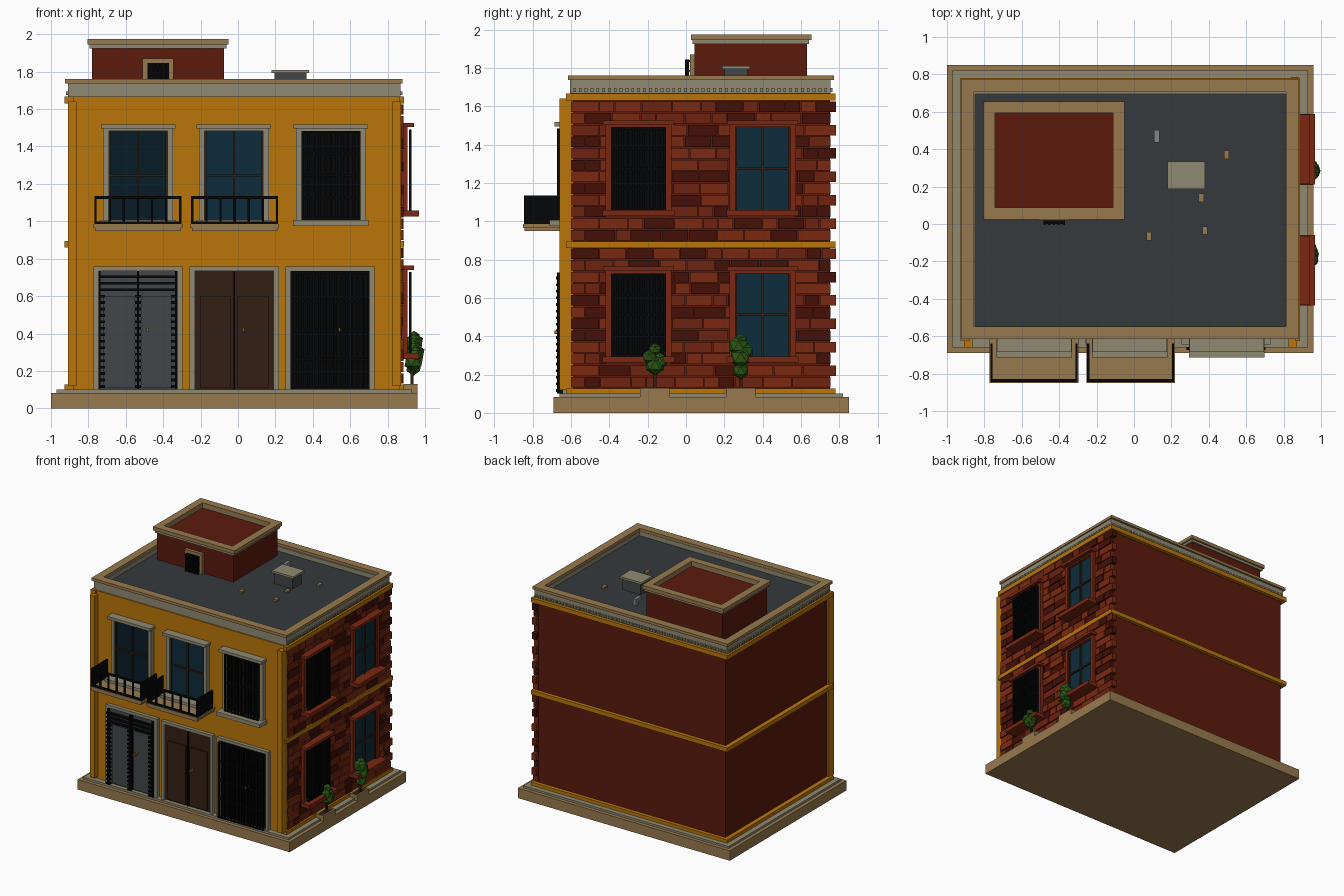
import bpy, bmesh, random
from mathutils import Matrix, Vector

if "Cube" in bpy.data.objects:
    bpy.data.objects.remove(bpy.data.objects["Cube"])

random.seed(4)
MATS = {}


def mat(hexcol):
    if hexcol not in MATS:
        m = bpy.data.materials.new("paint_" + hexcol)
        rgb = [(int(hexcol[i:i + 2], 16) / 255) ** 2.2 for i in (0, 2, 4)]
        m.diffuse_color = (*rgb, 1)
        m.use_nodes = True
        m.node_tree.nodes["Principled BSDF"].inputs["Base Color"].default_value = m.diffuse_color
        MATS[hexcol] = m
    return MATS[hexcol]


YELLOW, STONE, GREY, DECK = "B87512", "96794F", "8F8972", "383C3E"
RED, DARK, BROWN, GLASS = "5C2014", "0D0E10", "36241A", "11222C"
TRIM, LEAF, BRASS, STEEL = "7A2C18", "2F5A1B", "9A6A20", "44484A"


def finish(name, bm, col):
    me = bpy.data.meshes.new(name)
    bm.to_mesh(me)
    bm.free()
    me.materials.append(mat(col))
    ob = bpy.data.objects.new(name, me)
    bpy.context.collection.objects.link(ob)
    return ob


def boxes(name, col, *items):
    """One object from boxes given as (x0, x1, y0, y1, z0, z1)."""
    bm = bmesh.new()
    for x0, x1, y0, y1, z0, z1 in items:
        m = Matrix.Translation(((x0 + x1) / 2, (y0 + y1) / 2, (z0 + z1) / 2))
        bmesh.ops.create_cube(bm, size=1, matrix=m @ Matrix.Diagonal((x1 - x0, y1 - y0, z1 - z0, 1)))
    return finish(name, bm, col)


def ring(x0, x1, y0, y1, z0, z1, t):
    """Four boxes forming a rectangular rim of width t."""
    return [(x0, x1, y0, y0 + t, z0, z1), (x0, x1, y1 - t, y1, z0, z1),
            (x0, x0 + t, y0 + t, y1 - t, z0, z1), (x1 - t, x1, y0 + t, y1 - t, z0, z1)]


def on(side, u0, u1, z0, z1, d0, d1):
    """Box on a wall: u along the wall, d outward from its surface."""
    if side == "front":
        return (u0, u1, -0.615 - d1, -0.615 - d0, z0, z1)
    return (0.87 + d0, 0.87 + d1, u0, u1, z0, z1)


def grille(name, side, u0, u1, z0, z1):
    n = round((u1 - u0) / 0.03)
    g = []
    for i in range(n + 1):
        u = u0 + 0.006 + (u1 - u0 - 0.012) * i / n
        g.append(on(side, u - 0.006, u + 0.006, z0, z1, 0.045, 0.058))
    for i in range(5):
        z = z0 + 0.006 + (z1 - z0 - 0.012) * i / 4
        g.append(on(side, u0, u1, z - 0.006, z + 0.006, 0.043, 0.056))
    boxes(name, DARK, *g)


def window(name, side, c, z0, z1, col, w=0.157, barred=False, sill=True, glass=GLASS):
    a, b = c - w, c + w
    f = [on(side, a - 0.03, a, z0, z1 + 0.015, -0.01, 0.035),
         on(side, b, b + 0.03, z0, z1 + 0.015, -0.01, 0.035),
         on(side, a, b, z1, z1 + 0.015, -0.01, 0.035),
         on(side, a - 0.042, b + 0.042, z1 + 0.012, z1 + 0.035, -0.01, 0.07)]
    if sill:
        f.append(on(side, a - 0.045, b + 0.045, z0 - 0.032, z0, -0.01, 0.098))
    boxes(name + "_frame", col, *f)
    boxes(name + "_glass", DARK if barred else glass, on(side, a, b, z0, z1, -0.01, 0.012))
    m = (z0 + z1) / 2
    boxes(name + "_mullions", BROWN, on(side, c - 0.006, c + 0.006, z0, z1, 0.01, 0.024),
          on(side, a, b, m - 0.006, m + 0.006, 0.01, 0.024),
          on(side, a, a + 0.01, z0, z1, 0.01, 0.024), on(side, b - 0.01, b, z0, z1, 0.01, 0.024))
    if barred:
        grille(name + "_grille", side, a, b, z0, z1)


# Base and main body
boxes("base_slab", STONE, (-1, 0.96, -0.69, 0.85, 0, 0.083))
boxes("base_step", GREY, (-0.97, 0.93, -0.66, 0.82, 0.083, 0.1))
boxes("body_walls", RED, (-0.89, 0.87, -0.6, 0.75, 0.1, 1.67))
boxes("front_facade", YELLOW, (-0.905, 0.872, -0.615, -0.59, 0.1, 1.667))
boxes("corner_pilasters", YELLOW, *[(x, x + 0.045, -0.66, -0.6, 0.12, 1.64) for x in (-0.908, 0.826)])
bands = []
for z0, z1 in ((0.1, 0.127), (0.86, 0.895), (1.63, 1.667)):
    bands += [(-0.927, -0.88, -0.626, 0.78, z0, z1), (0.86, 0.888, -0.626, 0.78, z0, z1),
              (-0.88, 0.86, 0.74, 0.78, z0, z1)]
boxes("string_courses", YELLOW, *bands)

# Cornice, dentils, parapet cap and roof deck
boxes("cornice", GREY, *ring(-0.91, 0.87, -0.605, 0.755, 1.667, 1.737, 0.06))
dent = []
for i in range(58):
    x = -0.895 + i * 0.0305
    dent += [(x, x + 0.015, 0.755, 0.765, 1.675, 1.695)]
for i in range(44):
    y = -0.59 + i * 0.0305
    dent += [(0.868, 0.879, y, y + 0.015, 1.675, 1.695), (-0.92, -0.909, y, y + 0.015, 1.675, 1.695)]
boxes("dentils", GREY, *dent)
boxes("parapet_cap", STONE, *ring(-0.925, 0.88, -0.615, 0.772, 1.737, 1.76, 0.067))
boxes("roof_deck", DECK, (-0.86, 0.82, -0.56, 0.72, 1.66, 1.7))

# Rooftop room
boxes("roof_room", RED, (-0.78, -0.075, 0.045, 0.63, 1.69, 1.93))
boxes("roof_room_trim", GREY, *ring(-0.793, -0.062, 0.035, 0.642, 1.925, 1.947, 0.045))
boxes("roof_room_cap", STONE, *ring(-0.805, -0.05, 0.025, 0.655, 1.945, 1.975, 0.062))
boxes("roof_door_frame", STONE, (-0.51, -0.485, 0.02, 0.05, 1.7, 1.87), (-0.37, -0.345, 0.02, 0.05, 1.7, 1.87),
      (-0.485, -0.37, 0.02, 0.05, 1.845, 1.87))
boxes("roof_door", DARK, (-0.485, -0.37, 0.025, 0.05, 1.7, 1.845))
boxes("roof_door_bars", DARK, *[(x - 0.006, x + 0.006, -0.005, 0.015, 1.7, 1.845)
                                for x in (-0.479, -0.453, -0.428, -0.402, -0.376)],
      *[(-0.485, -0.37, 0.0, 0.025, z, z + 0.01) for z in (1.72, 1.78, 1.83)])

# Roof equipment
boxes("roof_unit_body", STEEL, (0.195, 0.365, 0.2, 0.32, 1.695, 1.795))
boxes("roof_unit_lid", GREY, (0.18, 0.38, 0.187, 0.333, 1.793, 1.81))
boxes("vent_pipe", "7C8488", (0.108, 0.136, 0.475, 0.503, 1.695, 1.755), (0.108, 0.136, 0.435, 0.475, 1.727, 1.755))
boxes("roof_stubs", STONE, *[(x - 0.014, x + 0.014, y - 0.022, y + 0.022, 1.695, 1.715)
                             for x, y in ((0.08, -0.065), (0.38, -0.035), (0.36, 0.14), (0.495, 0.37))])

# Front doors
LEAVES = ((-0.535, STEEL), (-0.02, BROWN), (0.493, DARK))
for n, (c, col) in enumerate(LEAVES, 1):
    a, b = c - 0.211, c + 0.211
    name = f"door_{n}"
    boxes(name + "_frame", GREY, on("front", a - 0.027, a, 0.1, 0.757, -0.01, 0.03),
          on("front", b, b + 0.027, 0.1, 0.757, -0.01, 0.03), on("front", a, b, 0.733, 0.757, -0.01, 0.03))
    boxes(name + "_panel", col, on("front", a, b, 0.1, 0.733, -0.01, 0.012))
    boxes(name + "_leaves", col, *[on("front", c + s - 0.083, c + s + 0.083, 0.11, 0.6, 0.01, 0.024)
                                   for s in (-0.1, 0.1)])
    boxes(name + "_gap", DARK, on("front", c - 0.004, c + 0.004, 0.1, 0.733, 0.01, 0.026))
    boxes(name + "_knob", BRASS, on("front", c + 0.045, c + 0.056, 0.412, 0.43, 0.02, 0.07))
    if n == 1:
        slats = []
        for i in range(18):
            z = 0.11 + i * 0.0345
            spans = ((a, b),) if z > 0.6 else ((a, a + 0.035), (c - 0.016, c + 0.016), (b - 0.035, b))
            slats += [on("front", u, v, z, z + 0.014, 0.04, 0.064) for u, v in spans]
        slats += [on("front", u, u + 0.012, 0.1, 0.733, 0.03, 0.05) for u in (a, c - 0.006, b - 0.012)]
        boxes("door_1_slats", DARK, *slats)
    if n == 3:
        grille("door_3_grille", "front", a, b, 0.1, 0.733)

# Windows
for n, c in enumerate((-0.534, -0.022, 0.497), 1):
    window(f"front_window_{n}", "front", c, 1.007, 1.483, GREY, barred=(n == 3),
           glass="15303E" if n == 2 else GLASS)
for n, (c, z) in enumerate(((-0.248, 0.295), (0.4, 0.295), (-0.248, 1.058), (0.4, 1.058)), 1):
    window(f"side_window_{n}", "right", c, z, z + 0.433, TRIM, w=0.143, barred=c < 0, glass="15303E")

# Balconies
for n, c in enumerate((-0.535, -0.018), 1):
    a, b = c - 0.237, c + 0.237
    boxes(f"balcony_{n}_slab", STONE, (a, b, -0.85, -0.61, 0.965, 0.985),
          (a + 0.008, b - 0.008, -0.842, -0.61, 0.948, 0.966))
    r = [(a + 0.005, b - 0.005, -0.846, -0.83, z, z + 0.014) for z in (0.985, 1.12)]
    r += [(c + (i - 3) * 0.0755 - 0.006, c + (i - 3) * 0.0755 + 0.006, -0.844, -0.832, 0.985, 1.125)
          for i in range(7)]
    r += [(x, x + 0.012, -0.846, -0.64, 0.985, 1.134) for x in (a + 0.004, b - 0.016)]
    boxes(f"balcony_{n}_railing", DARK, *r)

# Brickwork on the right wall, cut around the windows
holes = [(c - 0.17, c + 0.17, z - 0.03, z + 0.465) for c in (-0.248, 0.4) for z in (0.295, 1.058)]
bricks = {"6E2716": [], "7A2D18": [], "451710": []}
for start in (0.129, 0.896):
    h = 0.732 / 12
    for row in range(12):
        z0, z1 = start + row * h + 0.003, start + (row + 1) * h - 0.003
        end = 0.782 if row % 2 else 0.755
        cuts = [(lo, hi) for lo, hi, a, b in holes if a < (z0 + z1) / 2 < b]
        y = -0.6
        while y < end - 0.01:
            y2 = y + random.choice((0.08, 0.14, 0.15, 0.16)) if y > -0.6 else y + 0.075 * (1 + row % 2)
            y2 = end if end - y2 < 0.05 else y2
            spans = [(y, y2 - (0.005 if y2 < end else 0))]
            for lo, hi in cuts:
                spans = [s for p, q in spans for s in ((p, min(q, lo)), (max(p, hi), q)) if s[1] - s[0] > 0.008]
            key = random.choice(list(bricks))
            d = random.choice((0.878, 0.882, 0.886))
            bricks[key] += [(0.84, d, p, q, z0, z1) for p, q in spans]
            y = y2
for n, (col, items) in enumerate(bricks.items(), 1):
    boxes(f"bricks_{n}", col, *items)

# Potted shrubs by the right wall
SHRUBS = ((-0.162, ((0, 0, 0.25, 0.055), (0.01, -0.03, 0.29, 0.04), (0, 0.025, 0.27, 0.045), (0, 0, 0.33, 0.035))),
          (0.285, ((0, 0, 0.22, 0.045), (0.005, 0, 0.29, 0.058), (0, -0.01, 0.35, 0.055), (0, 0.02, 0.32, 0.05),
                   (0, 0, 0.38, 0.035))))
for n, (y, blobs) in enumerate(SHRUBS, 1):
    boxes(f"planter_{n}", STONE, *ring(0.885, 0.96, y - 0.077, y + 0.077, 0.083, 0.13, 0.015))
    boxes(f"planter_soil_{n}", BROWN, (0.89, 0.95, y - 0.07, y + 0.07, 0.09, 0.12))
    boxes(f"shrub_trunk_{n}", BROWN, (0.922, 0.938, y - 0.009, y + 0.009, 0.11, 0.28))
    bm = bmesh.new()
    for dx, dy, z, r in blobs:
        bmesh.ops.create_icosphere(bm, subdivisions=1, radius=r,
                                   matrix=Matrix.Translation((0.94 + dx, y + dy, z)))
    finish(f"shrub_leaves_{n}", bm, LEAF)
